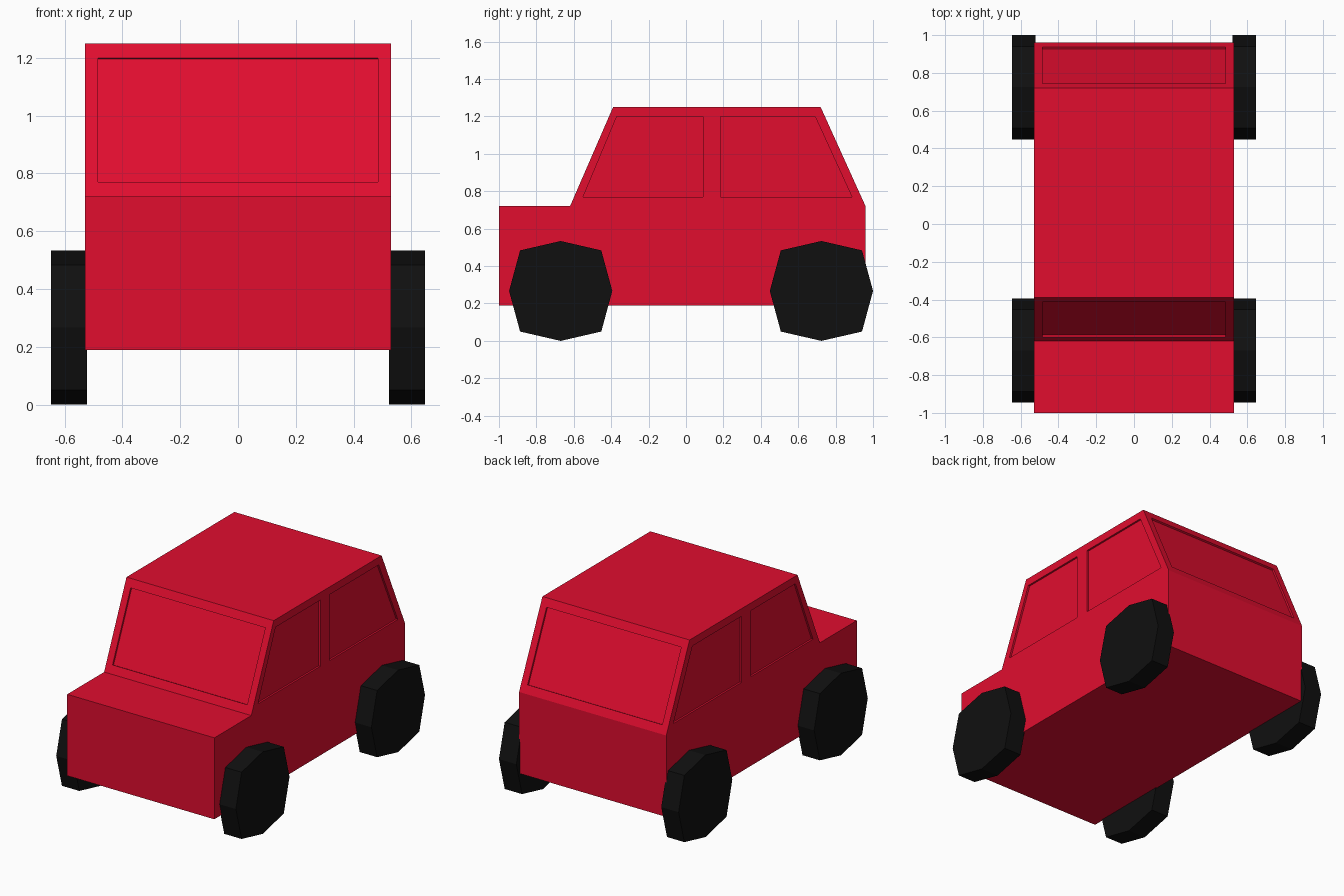
import bpy, bmesh
from mathutils import Vector

cube = bpy.data.objects.get("Cube")
if cube:
    bpy.data.objects.remove(cube, do_unlink=True)


def make_material(name, rgb):
    mat = bpy.data.materials.new(name)
    mat.use_nodes = True
    colour = (*rgb, 1)
    mat.diffuse_color = colour
    mat.node_tree.nodes["Principled BSDF"].inputs["Base Color"].default_value = colour
    return mat


def add_prism(bm, points, offset):
    """Extrude a flat polygon along an offset into a closed solid."""
    offset = Vector(offset)
    near = [bm.verts.new(p) for p in points]
    far = [bm.verts.new(Vector(p) + offset) for p in points]
    faces = [bm.faces.new(near), bm.faces.new(far[::-1])]
    for i in range(len(points)):
        j = (i + 1) % len(points)
        faces.append(bm.faces.new((near[j], near[i], far[i], far[j])))
    bmesh.ops.recalc_face_normals(bm, faces=faces)


def finish(bm, name, mat):
    mesh = bpy.data.meshes.new(name)
    bm.to_mesh(mesh)
    bm.free()
    mesh.materials.append(mat)
    obj = bpy.data.objects.new(name, mesh)
    bpy.context.collection.objects.link(obj)
    return obj


red = make_material("body red", (0.75, 0.004, 0.028))
black = make_material("tyre black", (0.005, 0.005, 0.005))

HALF_WIDTH = 0.53
RECESS = 0.012
SILL, HEAD = 0.77, 1.2

# Body: side profile extruded across the width
profile = [(-1, 0.19), (-1, 0.72), (-0.62, 0.72), (-0.39, 1.25),
           (0.72, 1.25), (0.96, 0.72), (0.96, 0.19)]
bm = bmesh.new()
add_prism(bm, [(-HALF_WIDTH, y, z) for y, z in profile], (2 * HALF_WIDTH, 0, 0))
body = finish(bm, "body", red)

# Window recesses: slabs centred on the body surface
bm = bmesh.new()


def add_recess(points, normal):
    inward = Vector(normal).normalized() * -RECESS
    add_prism(bm, [Vector(p) - inward for p in points], inward * 2)


front_window = [(-0.55, SILL), (-0.37, HEAD), (0.09, HEAD), (0.09, SILL)]
rear_window = [(0.185, SILL), (0.185, HEAD), (0.69, HEAD), (0.887, SILL)]
for side in (-1, 1):
    for outline in (front_window, rear_window):
        add_recess([(side * HALF_WIDTH, y, z) for y, z in outline], (side, 0, 0))

# Windscreen and back window follow the slope between two profile points
for low, high, facing in ((profile[2], profile[3], -1), (profile[5], profile[4], 1)):
    slope = (high[0] - low[0]) / (high[1] - low[1])
    ys = [low[0] + slope * (z - low[1]) for z in (SILL, HEAD)]
    corners = [(-0.485, ys[0], SILL), (0.485, ys[0], SILL),
               (0.485, ys[1], HEAD), (-0.485, ys[1], HEAD)]
    add_recess(corners, (0, facing, -facing * slope))

cutter = finish(bm, "window_cutter", red)
cutter.hide_render = True
cut = body.modifiers.new("Window recesses", "BOOLEAN")
cut.operation = "DIFFERENCE"
cut.solver = "EXACT"
cut.object = cutter
bpy.context.view_layer.objects.active = body
bpy.ops.object.modifier_apply(modifier=cut.name)
bpy.data.objects.remove(cutter, do_unlink=True)

# Wheels: chunky eight-sided discs
half_y, half_z, diagonal = 0.276, 0.267, 0.217
rim = [(half_y, 0), (diagonal, diagonal), (0, half_z), (-diagonal, diagonal),
       (-half_y, 0), (-diagonal, -diagonal), (0, -half_z), (diagonal, -diagonal)]
for end, centre_y in (("front", -0.67), ("rear", 0.724)):
    for side, label in ((-1, "right"), (1, "left")):
        bm = bmesh.new()
        add_prism(bm, [(side * 0.522, centre_y + y, half_z + z) for y, z in rim],
                  (side * 0.125, 0, 0))
        finish(bm, f"{end}_{label}_wheel", black)
